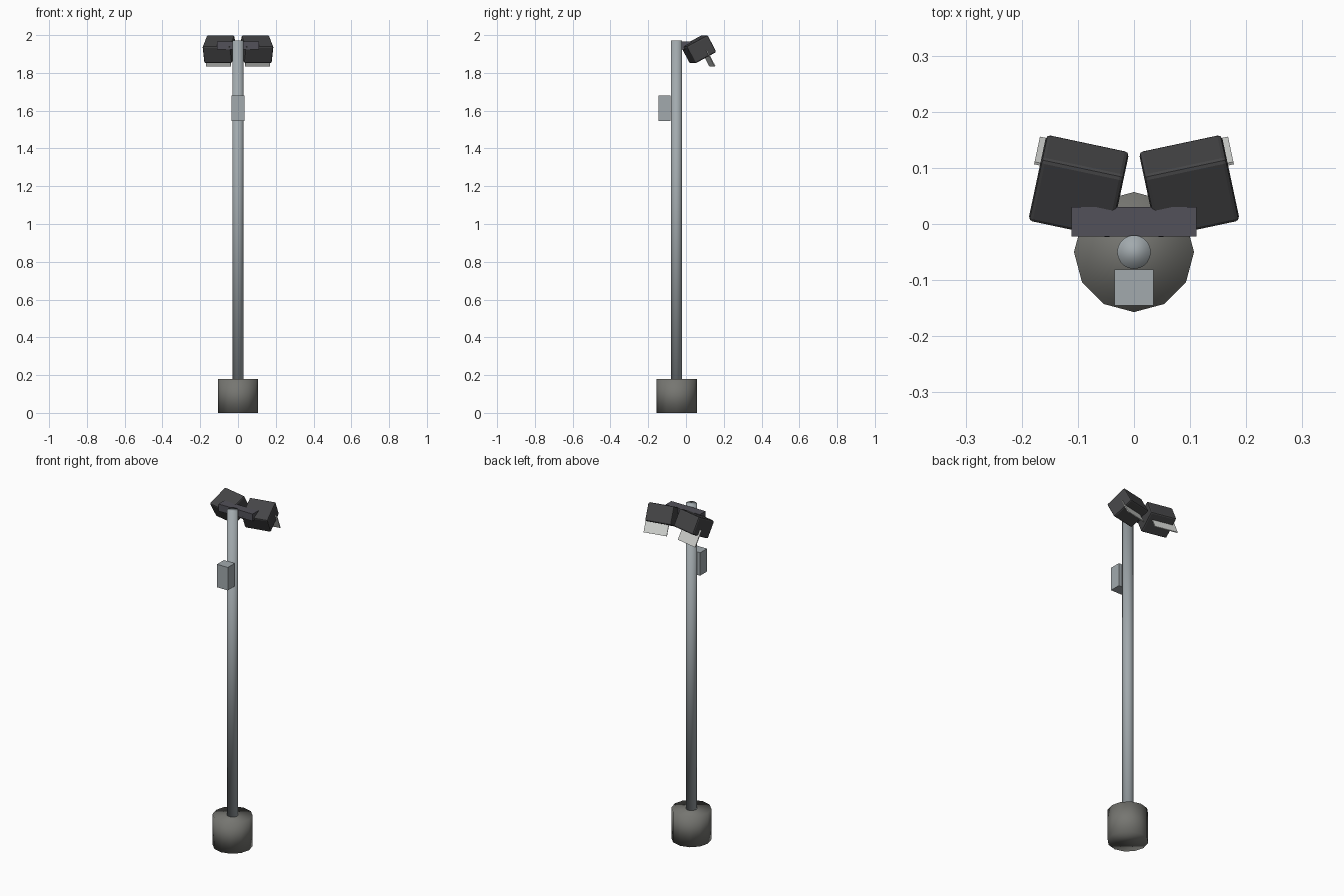
import bpy, bmesh
from math import radians
from mathutils import Matrix, Vector

cube = bpy.data.objects.get("Cube")
if cube:
    bpy.data.objects.remove(cube, do_unlink=True)


def material(name, r, g, b):
    m = bpy.data.materials.new(name)
    m.use_nodes = True
    m.diffuse_color = (r, g, b, 1)
    m.node_tree.nodes["Principled BSDF"].inputs["Base Color"].default_value = (r, g, b, 1)
    return m


steel = material("galvanised steel", 0.36, 0.40, 0.42)
concrete = material("concrete", 0.18, 0.18, 0.165)
housing = material("dark housing", 0.06, 0.06, 0.063)
bracket = material("bracket grey", 0.085, 0.083, 0.1)
glass = material("pale lens", 0.66, 0.67, 0.65)


def finish(name, bm, mat, smooth=False):
    mesh = bpy.data.meshes.new(name)
    bmesh.ops.recalc_face_normals(bm, faces=bm.faces)
    bm.to_mesh(mesh)
    bm.free()
    mesh.materials.append(mat)
    for p in mesh.polygons:
        p.use_smooth = smooth
    ob = bpy.data.objects.new(name, mesh)
    bpy.context.scene.collection.objects.link(ob)
    return ob


def box(name, size, centre, mat, frame=Matrix(), bevel=0):
    bm = bmesh.new()
    bmesh.ops.create_cube(bm, size=1)
    bmesh.ops.scale(bm, vec=size, verts=bm.verts)
    if bevel:
        bmesh.ops.bevel(bm, geom=bm.edges[:], offset=bevel, segments=2,
                        profile=0.5, affect='EDGES')
    bmesh.ops.transform(bm, matrix=frame @ Matrix.Translation(centre), verts=bm.verts)
    return finish(name, bm, mat)


def cylinder(name, radius, sides, bottom, top, mat):
    bm = bmesh.new()
    bmesh.ops.create_cone(bm, cap_ends=True, segments=sides, radius1=radius,
                          radius2=radius, depth=top - bottom)
    bmesh.ops.translate(bm, vec=(0, -0.05, (top + bottom) / 2), verts=bm.verts)
    return finish(name, bm, mat, smooth=True)


# Footing, pole and control box
cylinder("footing", 0.107, 12, 0, 0.18, concrete)
cylinder("pole", 0.03, 20, 0.15, 1.972, steel)
box("control_box", (0.07, 0.064, 0.135), (0, -0.113, 1.612), steel)

# Crossbar behind the pole top
box("crossbar", (0.222, 0.053, 0.042), (0, 0.004, 1.946), bracket)

# Two tilted lamps turned slightly towards each other, each with a lens plate
for side, label in ((1, "left"), (-1, "right")):
    frame = (Matrix.Translation(Vector((side * 0.0985, 0.067, 1.925)))
             @ Matrix.Rotation(radians(12 * side), 4, 'Z')
             @ Matrix.Rotation(radians(28), 4, 'X'))
    box(label + "_lamp", (0.151, 0.13, 0.102), (0, 0, 0), housing, frame, 0.008)
    box(label + "_lens_plate", (0.134, 0.005, 0.098), (side * 0.019, 0.02, -0.063),
        glass, frame)
